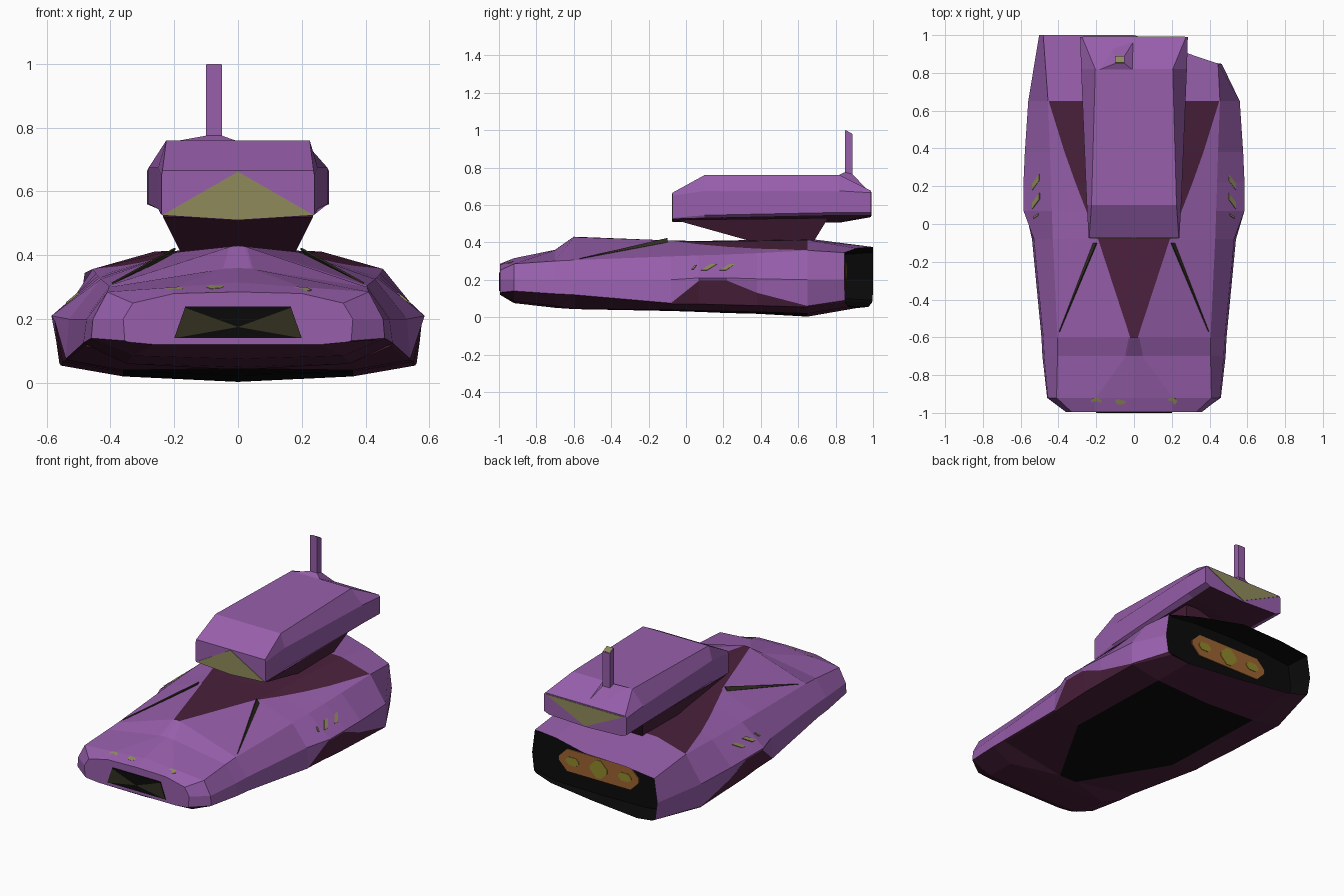
import bpy, bmesh
from mathutils import Vector

if "Cube" in bpy.data.objects:
    bpy.data.objects.remove(bpy.data.objects["Cube"])

# Colours
def mat(name, r, g, b):
    m = bpy.data.materials.new(name)
    m.diffuse_color = (r, g, b, 1)
    m.use_nodes = True
    m.node_tree.nodes["Principled BSDF"].inputs["Base Color"].default_value = m.diffuse_color
    return m

PURPLE = mat("purple", .31, .113, .41)
MAROON = mat("maroon", .07, .015, .045)
BLACK = mat("black", .003, .003, .003)
OLIVE = mat("olive", .275, .26, .105)
DARK = mat("dark olive", .031, .029, .014)
ORANGE = mat("orange", .33, .125, .032)
YELLOW = mat("mustard", .28, .25, .024)

def finish(name, bm, mats):
    bmesh.ops.recalc_face_normals(bm, faces=bm.faces[:])
    me = bpy.data.meshes.new(name)
    bm.to_mesh(me)
    bm.free()
    for m in mats:
        me.materials.append(m)
    ob = bpy.data.objects.new(name, me)
    bpy.context.collection.objects.link(ob)
    return ob

def plate(name, pts, m, t=.003):
    """Thin closed plate straddling the polygon pts."""
    pts = [Vector(p) for p in pts]
    n = (pts[1] - pts[0]).cross(pts[2] - pts[0]).normalized() * t
    return solid(name, [p + n for p in pts], [p - n for p in pts], m)

def solid(name, a, b, m):
    """Closed solid between two matching loops."""
    bm = bmesh.new()
    A = [bm.verts.new(p) for p in a]
    B = [bm.verts.new(p) for p in b]
    bm.faces.new(A)
    bm.faces.new(B[::-1])
    for i in range(len(A)):
        j = (i + 1) % len(A)
        bm.faces.new((A[i], B[i], B[j], A[j]))
    return finish(name, bm, [m])

def loft(bm, loops, paint):
    """Skin closed loops; paint(band, strip) gives the material index."""
    rows = [[bm.verts.new(p) for p in lp] for lp in loops]
    n = len(rows[0])
    for b in range(len(rows) - 1):
        for i in range(n):
            j = (i + 1) % n
            f = bm.faces.new((rows[b][i], rows[b][j], rows[b + 1][j], rows[b + 1][i]))
            f.material_index = paint(b, min(i, n - 1 - i))
    return bm.faces.new(rows[0]), bm.faces.new(rows[-1])

# Hull half sections: y, keel z, chine, sill, lower edge, widest, top edge, crest, centre z
SECTIONS = [
    (-.995, .12, (.26, .12), (.345, .128), (.355, .132), (.36, .2), (.33, .25), (.2, .28), .285),
    (-.92, .075, (.33, .085), (.45, .135), (.46, .14), (.455, .2), (.41, .285), (.2, .30), .315),
    (-.7, .05, (.35, .06), (.475, .12), (.485, .125), (.475, .2), (.405, .30), (.04, .358), .36),
    (-.6, .043, (.06, .044), (.48, .115), (.49, .12), (.48, .2), (.405, .305), (.02, .428), .43),
    (-.08, .033, (.36, .04), (.53, .07), (.54, .075), (.53, .2), (.43, .325), (.19, .41), .41),
    (.07, .028, (.36, .035), (.54, .07), (.575, .195), (.585, .21), (.435, .33), (.205, .405), .407),
    (.22, .022, (.36, .032), (.55, .066), (.575, .195), (.585, .21), (.44, .335), (.22, .405), .41),
    (.38, .018, (.36, .028), (.552, .062), (.57, .13), (.578, .205), (.445, .342), (.235, .408), .413),
    (.65, .003, (.36, .02), (.555, .054), (.56, .06), (.56, .2), (.455, .357), (.26, .412), .42),
    (None, .05, (.32, .055), (.43, .078), (.45, .09), (.465, .2), (.445, .345), (.26, .368), .375),
]

def hull_loop(s):
    y, keel, *mid, top = s
    edge, crest = Vector(mid[4]), Vector(mid[5])
    t = .98 if y is None else min(.98, max(.02, (y + .08) / .73))
    half = mid[:5] + [crest.lerp(edge, t)] + mid[5:]
    def place(x, z):      # the tail reaches further back on the left and on the deck
        if y is not None:
            return (x, y, z)
        if x < 0:
            x *= 1.08
        slant = .921 - .158 * x
        if z > .3:
            slant = min(1, 1 - max(0, x) * .34)
        return (x, slant, z)
    return ([place(0, keel)] + [place(x, z) for x, z in half] + [place(0, top)]
            + [place(-x, z) for x, z in half[::-1]])

def hull_paint(band, strip):
    if band == 9:
        return 2
    if strip == 0:
        return 2 if 3 <= band <= 7 else 1
    if strip < 3:
        return 1
    if strip == 7:
        return 1 if 3 <= band <= 7 else 0
    if strip == 6:
        return 1 if 4 <= band <= 7 else 0
    return 0

bm = bmesh.new()
loops = [hull_loop(s) for s in SECTIONS]
# Last loop is the back wall of the black tail recess
loops.append([(x * .96, .85, .21 + (z - .21) * .93) for x, y, z in loops[-1]])
nose, tail = loft(bm, loops, hull_paint)
nose.material_index = 0
tail.material_index = 2
finish("hull", bm, [PURPLE, MAROON, BLACK])

# Exhaust panel and lamps in the recess
def octagon(cx, cz, w, h, y, c=.45):
    k = h * c
    return [(cx + sx, y, cz + sz) for sx, sz in
            ((-w, -h + k), (-w + k, -h), (w - k, -h), (w, -h + k),
             (w, h - k), (w - k, h), (-w + k, h), (-w, h - k))]

plate("exhaust_panel", octagon(0, .22, .275, .07, .855, .8), ORANGE)
for i, (x, w, h) in enumerate(((-.18, .045, .025), (0, .06, .055), (.18, .045, .025))):
    plate(f"exhaust_lamp_{i}", octagon(x, .22, w, h, .859, .8), YELLOW, .002)

# Front grille
plate("grille", [(-.2, -.996, .14), (.2, -.996, .14), (.165, -.996, .24), (-.165, -.996, .24)], BLACK)
for s in (-1, 1):
    plate(f"grille_facet_{s}", [(0, -.998, .175), (s * .165, -.998, .235), (s * .2, -.998, .14)], DARK, .002)

# Nose lamps on the sloping front lip
for i, x in enumerate((-.2, -.07, .07, .2)):
    pts = []
    for dx, y in ((-.03, -.938), (-.015, -.955), (.015, -.955), (.03, -.938), (.015, -.921), (-.015, -.921)):
        pts.append((x + dx, y, .284 + (y + .995) * .35 - abs(x + dx) * .06))
    plate(f"nose_lamp_{i}", pts, OLIVE)

for side, s in (("left", -1), ("right", 1)):
    # Side lamps lying on the flank slope
    for i, (y0, y1, z0, z1) in enumerate(((.03, .055, .256, .276), (.08, .165, .25, .282), (.18, .265, .25, .282))):
        def flank(y, z):
            return (s * (.585 - (z - .21) * 1.18), y, z)
        w = (y1 - y0) * .4
        plate(f"{side}_side_lamp_{i}", [flank(y0, z0), flank(y0 + w, z0), flank(y1, z1), flank(y1 - w, z1)], OLIVE)
    # Dark upright slit beside the front hatch
    plate(f"{side}_hatch_slit", [(s * .395, -.57, .312), (s * .197, -.1, .422), (s * .214, -.1, .398)], DARK)

# Turret half sections: y, underside z, then low, mid, upper, top points
TURRET = [
    (-.073, .51, (.236, .525), (.24, .53), (.24, .65), (.237, .665)),
    (.1, .507, (.243, .53), (.25, .545), (.25, .675), (.225, .76)),
    (.82, .505, (.24, .545), (.28, .56), (.28, .675), (.205, .76)),
    (.99, .535, (.25, .545), (.285, .56), (.285, .665), (.275, .675)),
]

def turret_loop(s):
    y, keel, *half = s
    return [(0, y, keel)] + [(x, y, z) for x, z in half] + [(-x, y, z) for x, z in half[::-1]]

bm = bmesh.new()
loft(bm, [turret_loop(s) for s in TURRET], lambda b, i: 1 if i == 0 else 0)
finish("turret", bm, [PURPLE, MAROON])

# Olive triangles on the turret ends
plate("turret_front_mark", [(-.235, -.073, .527), (0, -.073, .512), (.235, -.073, .527), (0, -.073, .662)], OLIVE)
plate("turret_rear_mark", [(-.27, .99, .668), (.27, .99, .668), (0, .99, .54)], OLIVE)

# Neck under the turret
def rect(x, y0, y1, z0, z1):
    return [(-x, y0, z0), (x, y0, z0), (x, y1, z1), (-x, y1, z1)]

solid("turret_neck", rect(.235, -.06, .76, .52, .53), rect(.175, .37, .68, .40, .40), MAROON)

# Antenna with its sloped foot and olive tip
solid("antenna_foot", [(-.2, .81, .757), (0, .81, .757), (0, .97, .68), (-.12, .93, .70)],
      [(-.1, .85, .775), (-.05, .85, .775), (-.05, .89, .765), (-.1, .89, .765)], PURPLE)
solid("antenna", rect(.025, .85, .89, .75, .74), rect(.025, .85, .89, .998, .978), PURPLE).location.x = -.075
plate("antenna_tip", rect(.022, .853, .887, .998, .98), OLIVE, .002).location.x = -.075
